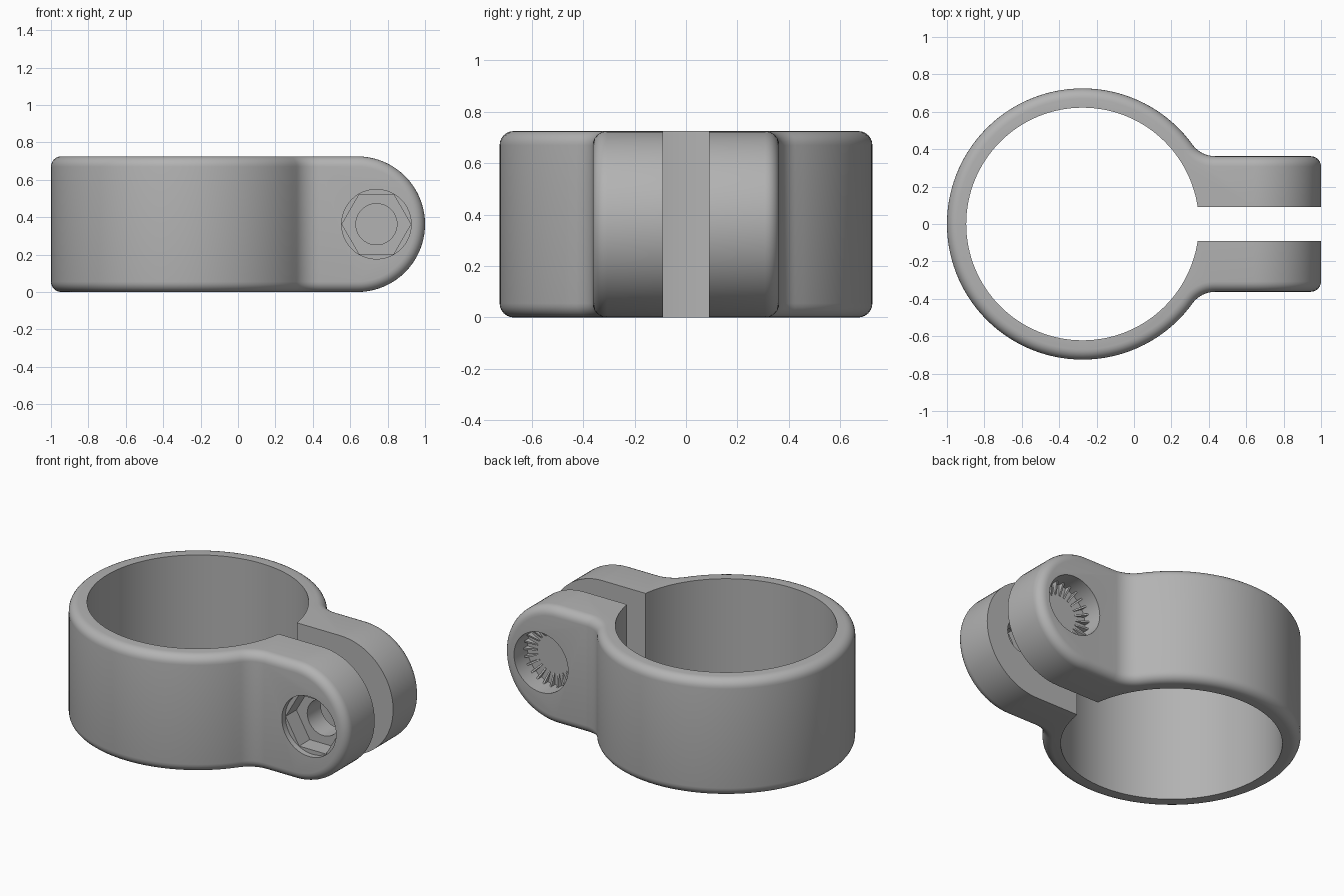
import bpy, bmesh, math
from math import sin, cos, pi

if "Cube" in bpy.data.objects:
    bpy.data.objects.remove(bpy.data.objects["Cube"])

RING_X, R_OUT, R_IN = -0.275, 0.725, 0.622   # ring centre and radii
H = 0.3625                                   # half height and half lug width
LUG_X = 1.0 - H                              # centre of the rounded lug end
HOLE_X, GAP = 0.74, 0.09
R_NECK, R_EDGE = 0.15, 0.055                 # neck fillet and edge rounding

grey = bpy.data.materials.new("plain_grey")
grey.use_nodes = True
grey.diffuse_color = (0.45, 0.45, 0.45, 1)
grey.node_tree.nodes["Principled BSDF"].inputs["Base Color"].default_value = (0.45, 0.45, 0.45, 1)


def to_object(name, bm):
    bmesh.ops.recalc_face_normals(bm, faces=bm.faces[:])
    mesh = bpy.data.meshes.new(name)
    bm.to_mesh(mesh)
    bm.free()
    mesh.materials.append(grey)
    obj = bpy.data.objects.new(name, mesh)
    bpy.context.collection.objects.link(obj)
    return obj


def polygon(cx, cy, r, n):
    return [(cx + r * cos(2 * pi * i / n), cy + r * sin(2 * pi * i / n)) for i in range(n)]


def prism(name, pts, a, b, axis):
    """Extrude a 2D profile from a to b along z (xy profile) or y (xz profile)."""
    bm = bmesh.new()
    place = (lambda p, t: (p[0], p[1], t)) if axis == "z" else (lambda p, t: (p[0], t, p[1]))
    lo = [bm.verts.new(place(p, a)) for p in pts]
    hi = [bm.verts.new(place(p, b)) for p in pts]
    bm.faces.new(lo)
    bm.faces.new(hi)
    for i in range(len(pts)):
        j = (i + 1) % len(pts)
        bm.faces.new((lo[i], lo[j], hi[j], hi[i]))
    return to_object(name, bm)


def cut(obj, cutter):
    cutter.hide_render = True
    mod = obj.modifiers.new("cut", "BOOLEAN")
    mod.operation, mod.solver, mod.object = "DIFFERENCE", "EXACT", cutter
    bpy.context.view_layer.objects.active = obj
    bpy.ops.object.modifier_apply(modifier=mod.name)
    bpy.data.objects.remove(cutter)


# Outline seen from above: lug side, neck fillet, ring, mirrored
neck_y = H + R_NECK
neck_dx = math.sqrt((R_OUT + R_NECK) ** 2 - neck_y ** 2)
neck_x = RING_X + neck_dx
phi = math.atan2(neck_y, neck_dx)
half = []
for i in range(10):
    a = -pi / 2 - (pi / 2 - phi) * i / 10
    half.append((neck_x + R_NECK * cos(a), neck_y + R_NECK * sin(a)))
for i in range(49):
    a = phi + (pi - phi) * i / 48
    half.append((RING_X + R_OUT * cos(a), R_OUT * sin(a)))
outline = half + [(x, -y) for x, y in reversed(half[:-1])]

# Solid body with rounded lug end
bm = bmesh.new()
top = [bm.verts.new((x, y, 2 * H)) for x, y in outline]
bot = [bm.verts.new((x, y, 0)) for x, y in outline]
N = 40
caps = [[bm.verts.new((LUG_X + H * sin(pi * i / N), s * H, H + H * cos(pi * i / N)))
         for i in range(N + 1)] for s in (1, -1)]
left, right = caps
flats = [bm.faces.new(top + [right[0], left[0]]),
         bm.faces.new(bot + [right[N], left[N]])]
for i in range(N):
    flats.append(bm.faces.new((left[i], left[i + 1], right[i + 1], right[i])))
bm.faces.new([bot[0], top[0]] + left)
bm.faces.new([bot[-1], top[-1]] + right)
for i in range(len(top) - 1):
    bm.faces.new((top[i], top[i + 1], bot[i + 1], bot[i]))
bmesh.ops.recalc_face_normals(bm, faces=bm.faces[:])

# Round the outer rim
flat_set = set(flats)
rim = [e for e in bm.edges if sum(f in flat_set for f in e.link_faces) == 1]
bmesh.ops.bevel(bm, geom=rim, offset=R_EDGE, offset_type="OFFSET", segments=6,
                profile=0.5, affect="EDGES", clamp_overlap=False)
clamp = to_object("clamp_body", bm)

# Bore and clamping gap
cut(clamp, prism("bore_cutter", polygon(RING_X, 0, R_IN, 128), -0.2, 1, "z"))
cut(clamp, prism("gap_cutter", [(0, -GAP), (1.2, -GAP), (1.2, GAP), (0, GAP)], -0.2, 1, "z"))

# Front lug: shallow round recess, hexagonal pocket, bolt hole
cut(clamp, prism("round_cutter", polygon(HOLE_X, H, 0.186, 48), -0.5, -H + 0.035, "y"))
cut(clamp, prism("hex_cutter", polygon(HOLE_X, H, 0.184, 6), -0.5, -H + 0.14, "y"))
cut(clamp, prism("hole_cutter", polygon(HOLE_X, H, 0.11, 40), -0.5, 0, "y"))

# Back lug: round head recess and blind bolt hole
FLOOR = H - 0.13
cut(clamp, prism("head_cutter", polygon(HOLE_X, H, 0.185, 48), FLOOR, 0.5, "y"))
cut(clamp, prism("blind_cutter", polygon(HOLE_X, H, 0.11, 40), 0, FLOOR - 0.02, "y"))

# Ring of small wedge ribs on the recess floor
bm = bmesh.new()
COUNT, W = 24, 0.005
for k in range(COUNT):
    a = 2 * pi * k / COUNT
    sides = []
    for w in (-W, W):
        sides.append([bm.verts.new((HOLE_X + r * cos(a) - w * sin(a), FLOOR + d,
                                    H + r * sin(a) + w * cos(a)))
                      for r, d in ((0.19, -0.004), (0.115, -0.004), (0.115, 0.003), (0.19, 0.04))])
    bm.faces.new(sides[0])
    bm.faces.new(sides[1])
    for i in range(4):
        j = (i + 1) % 4
        bm.faces.new((sides[0][i], sides[0][j], sides[1][j], sides[1][i]))
to_object("recess_ribs", bm)

# Smooth curved faces, keep hard edges
bpy.ops.object.select_all(action="DESELECT")
clamp.select_set(True)
bpy.context.view_layer.objects.active = clamp
bpy.ops.object.shade_smooth_by_angle(angle=math.radians(30))
